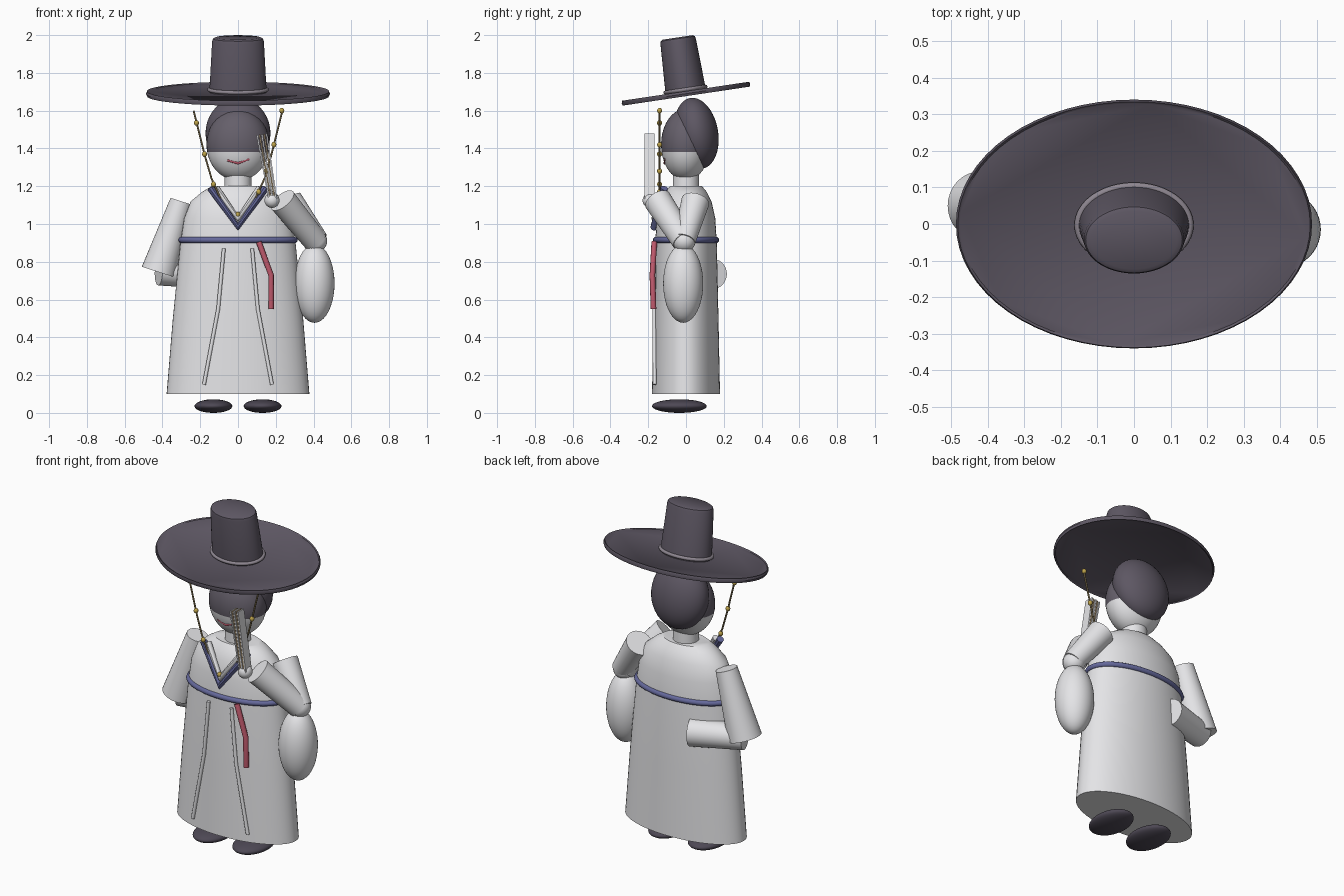
import bpy, bmesh, math
from mathutils import Matrix, Vector

if "Cube" in bpy.data.objects:
    bpy.data.objects.remove(bpy.data.objects["Cube"], do_unlink=True)


def material(name, rgb):
    m = bpy.data.materials.new(name)
    m.use_nodes = True
    m.diffuse_color = (*rgb, 1)
    bsdf = next(n for n in m.node_tree.nodes if n.type == 'BSDF_PRINCIPLED')
    bsdf.inputs["Base Color"].default_value = (*rgb, 1)
    bsdf.inputs["Roughness"].default_value = 0.7
    return m


WHITE = material("white cloth", (0.8, 0.8, 0.82))
BLACK = material("hat black", (0.11, 0.095, 0.125))
BAND = material("headband grey", (0.13, 0.115, 0.145))
SHOE = material("shoe black", (0.075, 0.065, 0.09))
RING = material("hat ring grey", (0.27, 0.24, 0.28))
BLUE = material("sash blue", (0.13, 0.14, 0.33))
RED = material("ribbon red", (0.52, 0.1, 0.15))
GOLD = material("bead gold", (0.52, 0.37, 0.07))
CORD = material("cord brown", (0.2, 0.15, 0.07))
RIB = material("fan rib tan", (0.4, 0.3, 0.18))


def finish(ob, mat, angle=40):
    ob.data.materials.append(mat)
    bpy.ops.object.select_all(action='DESELECT')
    ob.select_set(True)
    bpy.context.view_layer.objects.active = ob
    bpy.ops.object.shade_smooth_by_angle(angle=math.radians(angle))
    return ob


def mesh_object(name, bm, mat, angle=40):
    bmesh.ops.recalc_face_normals(bm, faces=bm.faces)
    me = bpy.data.meshes.new(name)
    bm.to_mesh(me)
    bm.free()
    ob = bpy.data.objects.new(name, me)
    bpy.context.collection.objects.link(ob)
    return finish(ob, mat, angle)


def ellipsoid(name, centre, radii, mat, tilt=0, seg=40):
    bm = bmesh.new()
    bmesh.ops.create_uvsphere(bm, u_segments=seg, v_segments=seg // 2, radius=1)
    bm.transform(Matrix.Translation(centre) @ Matrix.Rotation(math.radians(tilt), 4, 'X')
                 @ Matrix.Diagonal((*radii, 1)))
    return mesh_object(name, bm, mat)


def loft(name, rings, mat, matrix=Matrix(), seg=56):
    """Stack elliptical rings given as (z, x radius, y radius) and cap the ends."""
    bm = bmesh.new()
    loops = [[bm.verts.new((rx * math.cos(math.tau * i / seg), ry * math.sin(math.tau * i / seg), z))
              for i in range(seg)] for z, rx, ry in rings]
    for a, b in zip(loops, loops[1:]):
        for i in range(seg):
            j = (i + 1) % seg
            bm.faces.new((a[i], a[j], b[j], b[i]))
    bm.faces.new(loops[0])
    bm.faces.new(loops[-1])
    bm.transform(matrix)
    return mesh_object(name, bm, mat)


def sleeve(name, start, end, r1, r2, mat=WHITE):
    """A tapered tube between two points."""
    a, b = Vector(start), Vector(end)
    turn = (b - a).to_track_quat('Z', 'Y').to_matrix().to_4x4()
    return loft(name, [(0, r1, r1), ((b - a).length, r2, r2)], mat,
                Matrix.Translation(a) @ turn, 32)


def tube(name, points, r, mat, closed=False):
    cu = bpy.data.curves.new(name, 'CURVE')
    cu.dimensions = '3D'
    cu.bevel_depth = r
    cu.bevel_resolution = 3
    cu.use_fill_caps = True
    sp = cu.splines.new('POLY')
    sp.points.add(len(points) - 1)
    for p, co in zip(sp.points, points):
        p.co = (*co, 1)
    sp.use_cyclic_u = closed
    ob = bpy.data.objects.new(name, cu)
    bpy.context.collection.objects.link(ob)
    bpy.ops.object.select_all(action='DESELECT')
    ob.select_set(True)
    bpy.context.view_layer.objects.active = ob
    bpy.ops.object.convert(target='MESH')
    return finish(bpy.context.view_layer.objects.active, mat)


def oval(rx, ry, z, n=64):
    return [Vector((rx * math.cos(math.tau * i / n), ry * math.sin(math.tau * i / n), z))
            for i in range(n)]


# Robe and neck
loft("robe", [(0.1, 0.378, 0.18), (0.5, 0.345, 0.172), (0.9, 0.305, 0.163), (1.03, 0.285, 0.155),
              (1.12, 0.25, 0.135), (1.17, 0.19, 0.11), (1.2, 0.14, 0.085)], WHITE)
loft("neck", [(1.17, 0.072, 0.07), (1.28, 0.07, 0.068)], WHITE)
tube("sash", oval(0.3, 0.16, 0.915), 0.016, BLUE, True)

# Shoes and robe front ties
for side, word in ((-1, "right"), (1, "left")):
    ellipsoid(word + "_shoe", (side * 0.13, -0.035, 0.036), (0.1, 0.145, 0.036), SHOE)
    tube(word + "_robe_tie", [(side * 0.075, -0.168, 0.87), (side * 0.105, -0.168, 0.55),
                              (side * 0.18, -0.166, 0.15)], 0.01, WHITE)

# Layered collar and waist ribbon
tube("blue_collar", [(-0.145, -0.115, 1.19), (0, -0.168, 0.985), (0.145, -0.115, 1.19)], 0.02, BLUE)
tube("white_collar", [(-0.115, -0.115, 1.19), (0, -0.165, 1.03), (0.115, -0.115, 1.19)], 0.018, WHITE)
tube("waist_ribbon", [(0.11, -0.168, 0.905), (0.175, -0.178, 0.73), (0.175, -0.172, 0.55)], 0.015, RED)

# Right arm folded behind the back
sleeve("right_upper_sleeve", (-0.3, 0.05, 1.12), (-0.42, 0.05, 0.745), 0.06, 0.094)
sleeve("right_lower_sleeve", (-0.42, 0.05, 0.745), (-0.13, 0.14, 0.735), 0.07, 0.08)

# Left arm raised with a hanging sleeve
sleeve("left_upper_sleeve", (0.27, 0.05, 1.12), (0.42, -0.01, 0.91), 0.075, 0.06)
sleeve("left_lower_sleeve", (0.41, -0.01, 0.91), (0.235, -0.15, 1.125), 0.065, 0.074)
ellipsoid("left_elbow", (0.412, -0.01, 0.91), (0.06, 0.06, 0.06), WHITE)
ellipsoid("left_hanging_sleeve", (0.405, -0.015, 0.685), (0.106, 0.106, 0.208), WHITE)
ellipsoid("left_hand", (0.18, -0.19, 1.125), (0.04, 0.04, 0.04), WHITE, seg=24)

# Folded fan made of thin slats
for i in range(5):
    bm = bmesh.new()
    bmesh.ops.create_cube(bm, size=1)
    bm.transform(Matrix.Translation((0.184, -0.193, 1.13))
                 @ Matrix.Rotation(math.radians(-9.5 + (i - 2) * 0.5), 4, 'Y')
                 @ Matrix.Translation(((i - 2) * 0.0095, 0, 0.175))
                 @ Matrix.Diagonal((0.008, 0.055 if i % 2 == 0 else 0.05, 0.35, 1)))
    mesh_object("fan_slat_%d" % (i + 1), bm, RIB if i % 2 else WHITE)

# Head with a headband above brow height
head = ellipsoid("head", (0, -0.002, 1.42), (0.167, 0.13, 0.19), WHITE)
head.data.materials.append(BAND)
bm = bmesh.new()
bm.from_mesh(head.data)
bmesh.ops.bisect_plane(bm, geom=bm.verts[:] + bm.edges[:] + bm.faces[:],
                       plane_co=(0, 0, 1.38), plane_no=(0, 0, 1))
for f in bm.faces:
    f.material_index = int(f.calc_center_median().z > 1.38)
bm.to_mesh(head.data)
bm.free()
ellipsoid("hair", (0, 0.055, 1.48), (0.172, 0.115, 0.19), BLACK, 10)
tube("mouth", [(-0.055, -0.107, 1.338), (0, -0.112, 1.322), (0.06, -0.107, 1.345)], 0.007, RED)

# Hat, tilted towards the front
tilt = Matrix.Translation((0, 0, 1.69)) @ Matrix.Rotation(math.radians(8.5), 4, 'X')
loft("hat_brim", [(-0.008, 0.476, 0.334), (-0.013, 0.482, 0.34), (0, 0.487, 0.344),
                  (0.013, 0.482, 0.34), (0.008, 0.476, 0.334)], BLACK, tilt, 64)
loft("hat_crown", [(0, 0.152, 0.108), (0.28, 0.137, 0.095), (0.294, 0.132, 0.091),
                   (0.301, 0.118, 0.08)], BLACK, tilt)
tube("hat_ring", [tilt @ p for p in oval(0.153, 0.108, 0.022)], 0.01, RING, True)

# Beaded chin cord
half = [(0.235, 1.6), (0.205, 1.48), (0.175, 1.36), (0.14, 1.24), (0.09, 1.13), (0.045, 1.075)]
path = [(-x, -0.14, z) for x, z in half] + [(0, -0.165, 1.05)] + [(x, -0.14, z) for x, z in half[::-1]]
tube("chin_cord", path, 0.005, CORD)
for i, (x, y, z) in enumerate([(-0.22, -0.14, 1.535), (-0.177, -0.14, 1.37), (-0.13, -0.14, 1.21),
                               (0, -0.17, 1.05), (0.11, -0.14, 1.17), (0.15, -0.14, 1.28),
                               (0.19, -0.14, 1.42), (0.232, -0.14, 1.6)]):
    ellipsoid("cord_bead_%d" % (i + 1), (x, y, z), (0.013, 0.013, 0.015), GOLD, seg=16)
